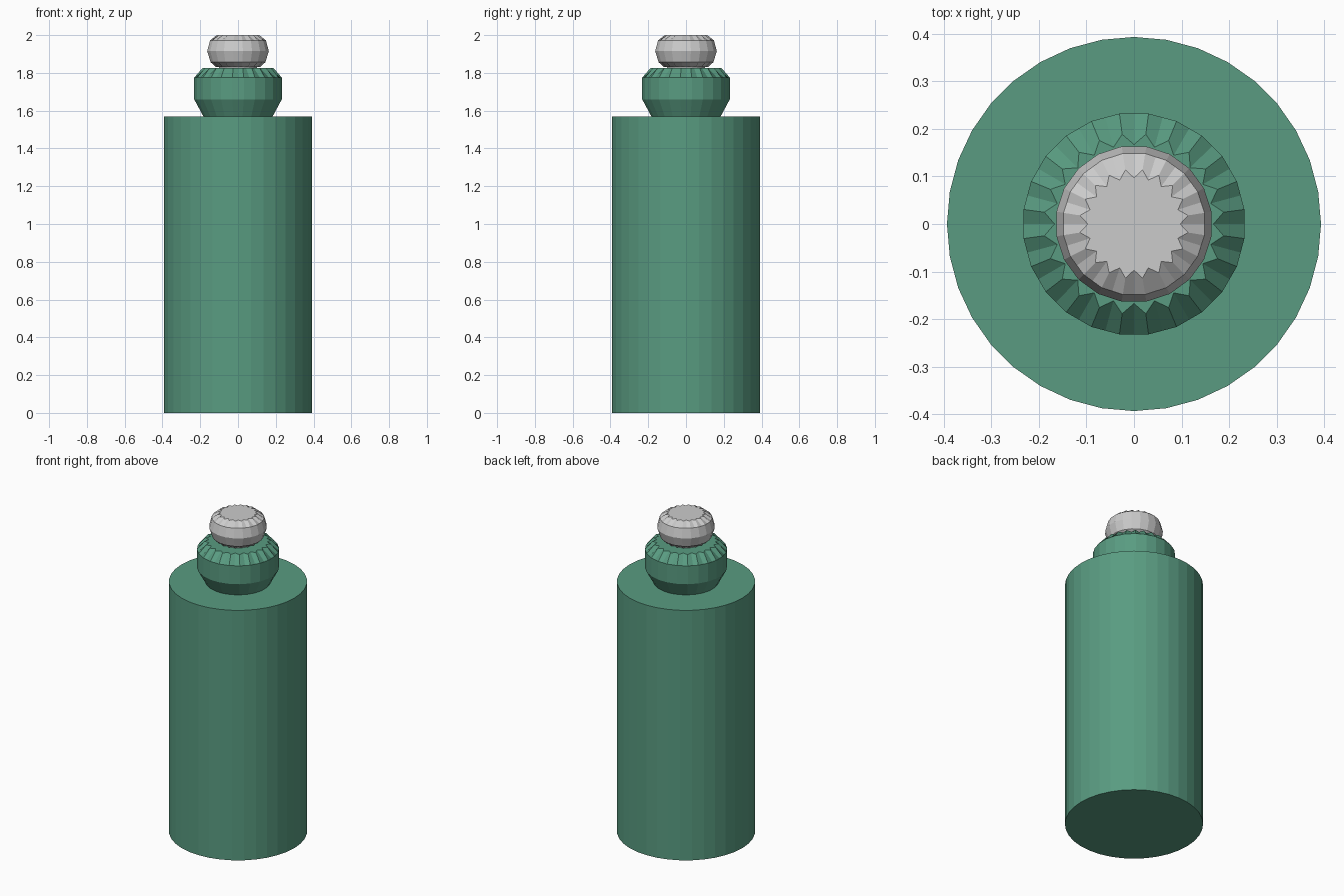
import bpy, bmesh
from math import sin, cos, pi

if "Cube" in bpy.data.objects:
    bpy.data.objects.remove(bpy.data.objects["Cube"])


def material(name, rgb):
    m = bpy.data.materials.new(name)
    m.diffuse_color = (*rgb, 1)
    m.use_nodes = True
    m.node_tree.nodes["Principled BSDF"].inputs["Base Color"].default_value = m.diffuse_color
    return m


def lathe(name, sides, profile, mat, phase=0.0):
    """Turned part. Profile rows: (ridge radius, valley radius, z).
    valley None = flat facet, otherwise the ring is a star."""
    bm = bmesh.new()
    rings = []
    for ridge, valley, z in profile:
        ring = []
        for i in range(sides * 2):
            a = pi * (i + phase) / sides
            r = ridge
            if i % 2:
                r = ridge * cos(pi / sides) if valley is None else valley
            ring.append(bm.verts.new((r * cos(a), r * sin(a), z)))
        rings.append(ring)
    n = sides * 2
    for (lo, hi), row in zip(zip(rings, rings[1:]), profile[1:]):
        if row[1] is None:
            # plain facets, one per side
            for i in range(0, n, 2):
                j, k = i + 1, (i + 2) % n
                bm.faces.new((lo[i], lo[j], lo[k], hi[k], hi[j], hi[i]))
        else:
            # fluted facets, two per side
            for i in range(n):
                j = (i + 1) % n
                bm.faces.new((lo[i], lo[j], hi[j], hi[i]))
    bm.faces.new(rings[0][::-1])
    bm.faces.new(rings[-1])
    bmesh.ops.recalc_face_normals(bm, faces=bm.faces)
    me = bpy.data.meshes.new(name)
    bm.to_mesh(me)
    bm.free()
    ob = bpy.data.objects.new(name, me)
    bpy.context.collection.objects.link(ob)
    me.materials.append(mat)
    return ob


green = material("green", (0.10, 0.33, 0.22))
silver = material("silver", (0.62, 0.62, 0.64))

# Tall plain body
bpy.ops.mesh.primitive_cylinder_add(vertices=36, radius=0.393, depth=1.57,
                                    location=(0, 0, 0.785))
body = bpy.context.object
body.name = "body"
body.data.materials.append(green)

# Collar with a fluted upper bevel
lathe("collar", 24, [(0.185, None, 1.57), (0.234, None, 1.66),
                     (0.234, None, 1.775), (0.19, 0.167, 1.825)],
      green, phase=1)

# Short stem joining the collar and the knob
lathe("stem", 20, [(0.10, None, 1.82), (0.10, None, 1.84)], silver)

# Knob with fluted bevels above and below
lathe("knob", 20, [(0.12, 0.10, 1.832), (0.147, None, 1.857),
                   (0.165, None, 1.915), (0.15, None, 1.972),
                   (0.115, 0.097, 2.0)], silver, phase=1)
